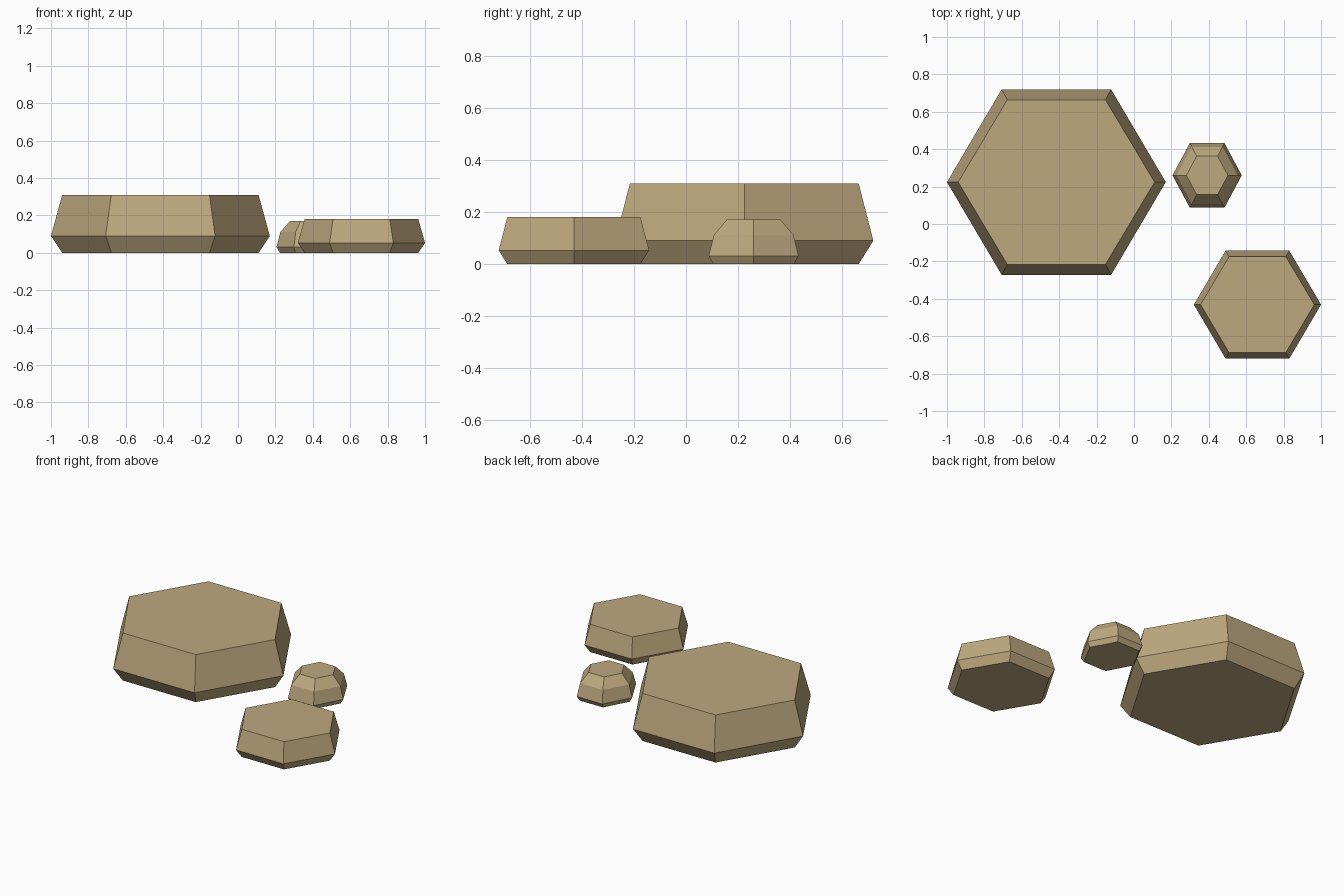
import bpy, bmesh, math

if "Cube" in bpy.data.objects:
    bpy.data.objects.remove(bpy.data.objects["Cube"])

stone = bpy.data.materials.new("tan stone")
stone.diffuse_color = (0.515, 0.392, 0.212, 1)
stone.use_nodes = True
stone.node_tree.nodes["Principled BSDF"].inputs["Base Color"].default_value = stone.diffuse_color


def hex_rock(name, cx, cy, rings):
    """Stack hexagonal rings (x radius, y half-depth, z) into a closed rock."""
    bm = bmesh.new()
    s60 = math.sin(math.radians(60))
    loops = []
    for rx, hy, z in rings:
        loops.append([bm.verts.new((cx + rx * math.cos(math.radians(60 * i)),
                                    cy + hy / s60 * math.sin(math.radians(60 * i)), z))
                      for i in range(6)])
    bm.faces.new(loops[0][::-1])
    bm.faces.new(loops[-1])
    for a, b in zip(loops, loops[1:]):
        for i in range(6):
            j = (i + 1) % 6
            bm.faces.new((a[i], a[j], b[j], b[i]))
    mesh = bpy.data.meshes.new(name)
    bm.to_mesh(mesh)
    bm.free()
    mesh.materials.append(stone)
    bpy.context.collection.objects.link(bpy.data.objects.new(name, mesh))


# Large flat rock
hex_rock("large_rock", -0.415, 0.224,
         [(0.525, 0.44, 0), (0.585, 0.496, 0.09), (0.525, 0.44, 0.309)])
# Medium flat rock
hex_rock("medium_rock", 0.66, -0.431,
         [(0.304, 0.256, 0), (0.34, 0.289, 0.053), (0.304, 0.256, 0.18)])
# Small domed pebble
hex_rock("small_rock", 0.391, 0.26,
         [(0.167, 0.155, 0), (0.185, 0.173, 0.031),
          (0.164, 0.153, 0.112), (0.111, 0.103, 0.171)])
